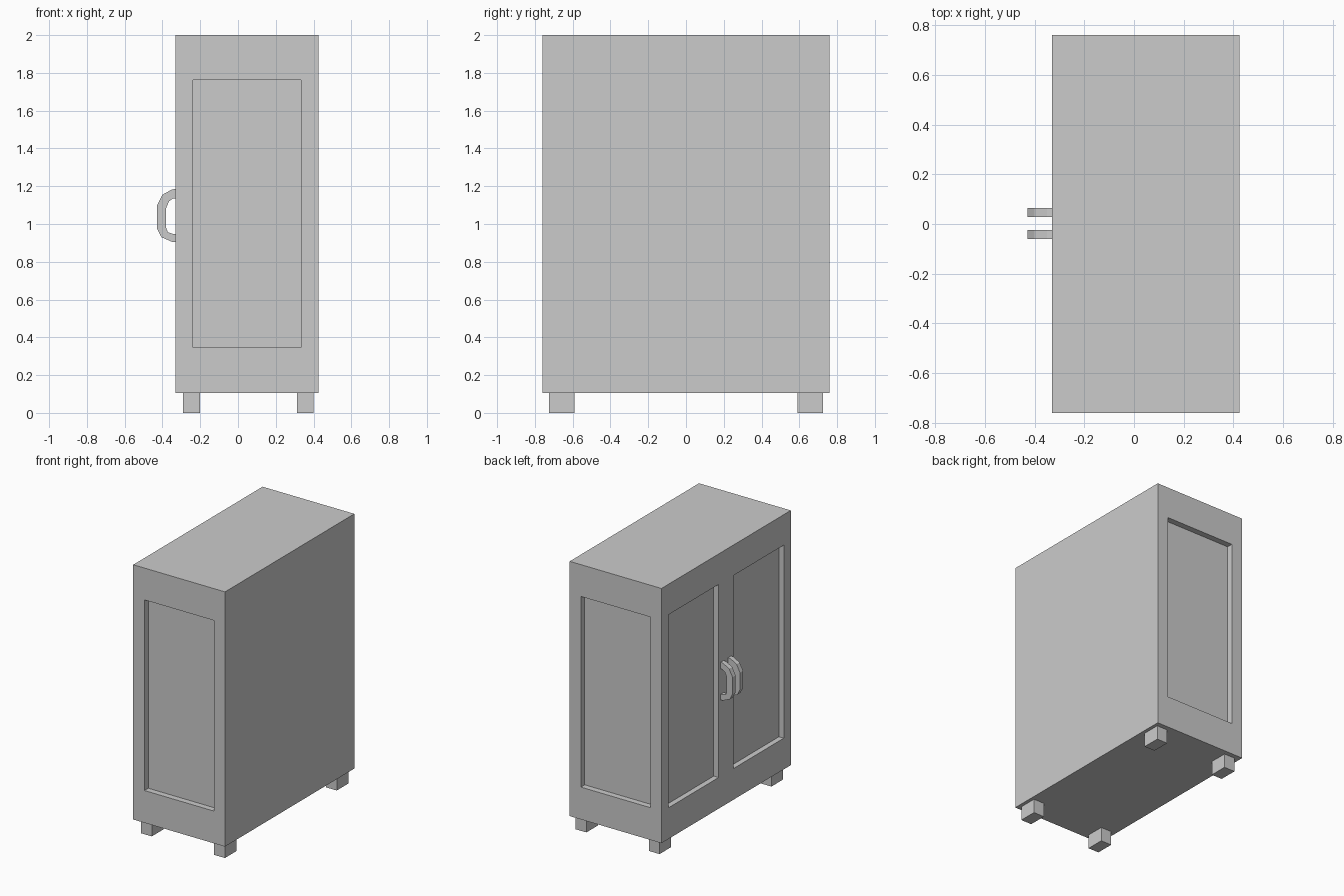
import bpy
import bmesh
from mathutils import Vector

if "Cube" in bpy.data.objects:
    bpy.data.objects.remove(bpy.data.objects["Cube"], do_unlink=True)

grey = bpy.data.materials.new("plain grey")
grey.use_nodes = True
COLOUR = (0.6, 0.6, 0.6, 1.0)
grey.diffuse_color = COLOUR
grey.node_tree.nodes["Principled BSDF"].inputs["Base Color"].default_value = COLOUR


def add_object(name, bm):
    bmesh.ops.recalc_face_normals(bm, faces=bm.faces)
    mesh = bpy.data.meshes.new(name)
    bm.to_mesh(mesh)
    bm.free()
    mesh.materials.append(grey)
    obj = bpy.data.objects.new(name, mesh)
    bpy.context.collection.objects.link(obj)
    return obj


def box(name, low, high):
    low, high = Vector(low), Vector(high)
    bm = bmesh.new()
    bmesh.ops.create_cube(bm, size=1)
    bmesh.ops.scale(bm, vec=high - low, verts=bm.verts)
    bmesh.ops.translate(bm, vec=(low + high) / 2, verts=bm.verts)
    return add_object(name, bm)


def recess(target, low, high):
    """Cut a rectangular pocket out of the target."""
    cutter = box("recess_cutter", low, high)
    cutter.hide_render = True
    cut = target.modifiers.new("recess", 'BOOLEAN')
    cut.operation = 'DIFFERENCE'
    cut.solver = 'EXACT'
    cut.object = cutter
    bpy.context.view_layer.objects.active = target
    bpy.ops.object.modifier_apply(modifier=cut.name)
    bpy.data.objects.remove(cutter, do_unlink=True)


# Cabinet body
X0, X1, Y, Z0, Z1 = -0.33, 0.425, 0.76, 0.105, 2.0
DEPTH = 0.045
body = box("cabinet_body", (X0, -Y, Z0), (X1, Y, Z1))

# Sunken panels on the two narrow ends, and on the two doors
for s in (-1, 1):
    ends = sorted((s * (Y - DEPTH), s * (Y + 0.1)))
    recess(body, (-0.238, ends[0], 0.345), (0.333, ends[1], 1.763))
    door = sorted((s * 0.088, s * 0.678))
    recess(body, (X0 - 0.1, door[0], 0.337), (X0 + 0.04, door[1], 1.773))

# Feet
for side, x in (("door", -0.29), ("rear", 0.312)):
    for end, s in (("near", -1), ("far", 1)):
        ys = sorted((s * 0.59, s * 0.725))
        box(f"{side}_{end}_foot", (x, ys[0], 0), (x + 0.088, ys[1], Z0 + 0.005))

# Door handles: matching outer and inner outlines bridged into a flat bow
outer = [(-0.325, 1.186), (-0.35, 1.183), (-0.40, 1.155), (-0.428, 1.10),
         (-0.428, 0.975), (-0.405, 0.93), (-0.35, 0.906), (-0.325, 0.905)]
inner = [(-0.325, 1.137), (-0.345, 1.135), (-0.365, 1.12), (-0.38, 1.085),
         (-0.38, 0.98), (-0.372, 0.957), (-0.345, 0.948), (-0.325, 0.947)]


def handle(name, y0, y1):
    bm = bmesh.new()
    a = [bm.verts.new((x, y0, z)) for x, z in outer]
    b = [bm.verts.new((x, y0, z)) for x, z in inner]
    strip = [bm.faces.new((a[i], a[i + 1], b[i + 1], b[i])) for i in range(len(a) - 1)]
    moved = bmesh.ops.extrude_face_region(bm, geom=strip, use_keep_orig=True)["geom"]
    verts = [v for v in moved if isinstance(v, bmesh.types.BMVert)]
    bmesh.ops.translate(bm, vec=(0, y1 - y0, 0), verts=verts)
    return add_object(name, bm)


handle("near_door_handle", -0.06, -0.024)
handle("far_door_handle", 0.028, 0.064)
